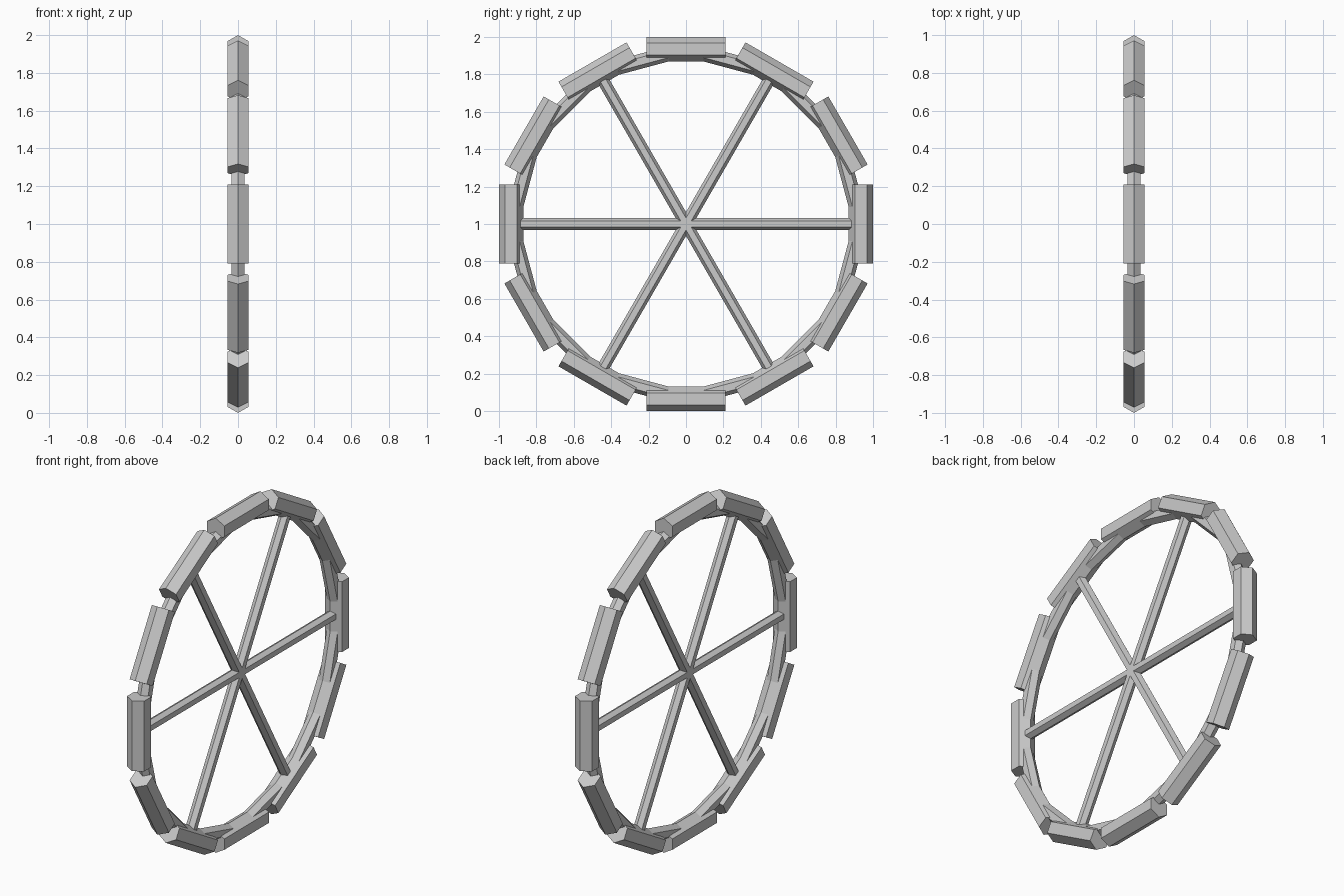
import bpy
import bmesh
from math import cos, sin, pi, radians
from mathutils import Vector

cube = bpy.data.objects.get("Cube")
if cube:
    bpy.data.objects.remove(cube, do_unlink=True)

CENTRE = Vector((0, 0, 1))
AXLE = Vector((1, 0, 0))
SIDES = 6
RIM_RADIUS = 0.935
BLOCKS = 12

grey = bpy.data.materials.new("plain_grey")
grey.use_nodes = True
colour = (0.6, 0.6, 0.6, 1)
grey.diffuse_color = colour
grey.node_tree.nodes["Principled BSDF"].inputs["Base Color"].default_value = colour


def radial(angle):
    """Unit direction in the plane of the wheel."""
    return Vector((0, cos(angle), sin(angle)))


def hex_tube(name, stations, radius, closed=False):
    """Sweep a hexagon, one corner in the wheel plane, through (centre, normal) stations."""
    bm = bmesh.new()
    rings = []
    for point, normal in stations:
        ring = []
        for k in range(SIDES):
            t = 2 * pi * k / SIDES
            ring.append(bm.verts.new(point + radius * (normal * cos(t) + AXLE * sin(t))))
        rings.append(ring)
    pairs = list(zip(rings, rings[1:]))
    if closed:
        pairs.append((rings[-1], rings[0]))
    else:
        bm.faces.new(rings[0])
        bm.faces.new(rings[-1])
    for a, b in pairs:
        for k in range(SIDES):
            j = (k + 1) % SIDES
            bm.faces.new((a[k], a[j], b[j], b[k]))
    bmesh.ops.recalc_face_normals(bm, faces=bm.faces)
    mesh = bpy.data.meshes.new(name)
    bm.to_mesh(mesh)
    bm.free()
    mesh.materials.append(grey)
    obj = bpy.data.objects.new(name, mesh)
    bpy.context.collection.objects.link(obj)
    return obj


def bar(name, middle, direction, half_length, radius):
    """Straight hexagonal bar with flat ends."""
    normal = AXLE.cross(direction)
    ends = [(middle + direction * s * half_length, normal) for s in (-1, 1)]
    return hex_tube(name, ends, radius)


# Twelve-sided rim, its corners hidden inside the tread blocks
angles = [2 * pi * i / BLOCKS for i in range(BLOCKS)]
hex_tube("rim", [(CENTRE + radial(a) * RIM_RADIUS, radial(a)) for a in angles],
         0.041, closed=True)

# Tread blocks lying along the tangent
for i, a in enumerate(angles):
    bar(f"tread_block_{i + 1}", CENTRE + radial(a) * RIM_RADIUS,
        radial(a + pi / 2), 0.21, 0.065)

# Three full-width bars crossing at the hub make six spokes
for i in range(3):
    bar(f"spoke_bar_{i + 1}", CENTRE, radial(radians(60 * i)), 0.92, 0.032)
